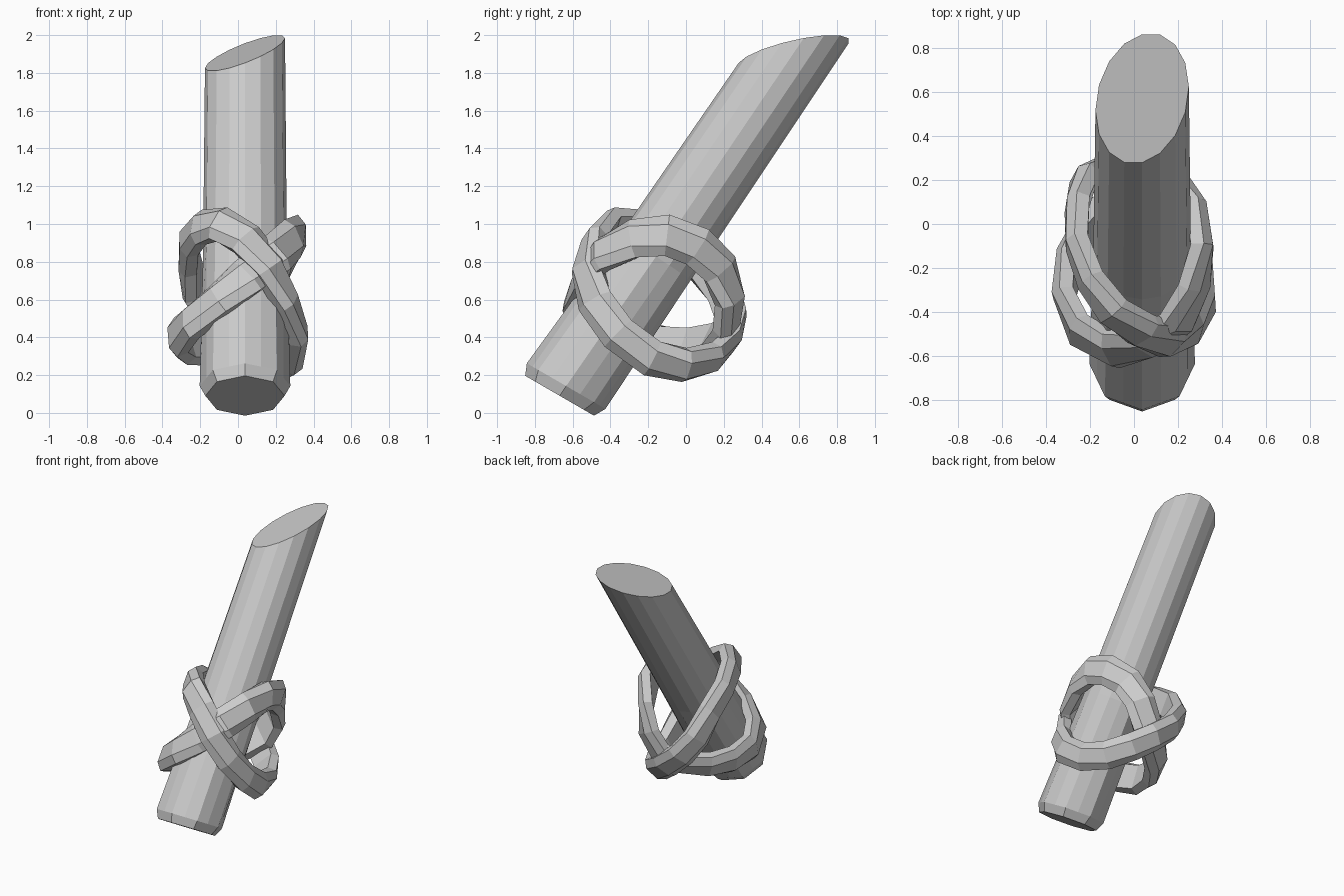
import bpy, bmesh
from math import sin, cos, pi
from mathutils import Vector

if "Cube" in bpy.data.objects:
    bpy.data.objects.remove(bpy.data.objects["Cube"])

AXIS = Vector((0, 0.56, 0.828)).normalized()
SIDE = Vector((1, 0, 0))
FRONT = SIDE.cross(AXIS)          # points to the front and up
TOP = Vector((0.037, 0.57, 1.905))
SLOPE_X, SLOPE_Y = 0.33, 0.18


def make_object(name, loops, closed):
    """Skin a list of vertex loops; cap the ends unless closed."""
    bm = bmesh.new()
    rings = [[bm.verts.new(p) for p in loop] for loop in loops]
    n = len(rings[0])
    pairs = list(zip(rings, rings[1:]))
    if closed:
        pairs.append((rings[-1], rings[0]))
    else:
        bm.faces.new(rings[0])
        bm.faces.new(rings[-1])
    for a, b in pairs:
        for i in range(n):
            j = (i + 1) % n
            bm.faces.new((a[i], a[j], b[j], b[i]))
    bmesh.ops.recalc_face_normals(bm, faces=bm.faces)
    mesh = bpy.data.meshes.new(name)
    bm.to_mesh(mesh)
    bm.free()
    ob = bpy.data.objects.new(name, mesh)
    bpy.context.collection.objects.link(ob)


def post_loop(along, radius, octagon, tilt=0.0, shift=0.0):
    """16 points around the post; octagon keeps mid points on flat sides."""
    pts = []
    for i in range(16):
        a = i * pi / 8
        r = radius * (cos(pi / 8) if octagon and i % 2 else 1)
        side, front = r * cos(a), -r * sin(a)
        pts.append(TOP + AXIS * (along - tilt * front)
                   + SIDE * side + FRONT * (front - shift))
    return pts


# Leaning post: chamfered octagonal foot, rounder shaft, slanted top cut
cut = []
for p in post_loop(0, 0.212, False):
    d = p - TOP
    t = (SLOPE_X * d.x + SLOPE_Y * d.y - d.z) / (AXIS.z - SLOPE_Y * AXIS.y)
    cut.append(p + AXIS * t)
make_object("post", [post_loop(-2.197, 0.21, True, 0.07, -0.01),
                     post_loop(-2.135, 0.24, True, 0.07, -0.01),
                     post_loop(-1.3, 0.222, False), cut], False)


# Flat six-sided bands looped around the post, facing away from its axis
def band(name, path, width, thick):
    pts = [Vector(p) for p in path]
    n = len(pts)
    section = [(0.5, 0.1), (0.26, 0.5), (-0.26, 0.5),
               (-0.5, 0.1), (-0.4, -0.5), (0.4, -0.5)]
    loops = []
    for i, p in enumerate(pts):
        t = (pts[(i + 1) % n] - pts[i - 1]).normalized()
        r = p - TOP
        r = (r - AXIS * r.dot(AXIS)).normalized()
        r = (r - t * r.dot(t)).normalized()
        w = t.cross(r)
        loops.append([p + w * u * width + r * v * thick for u, v in section])
    make_object(name, loops, True)


band("upper_band", [
    (-0.10, -0.40, 1.00), (0.04, -0.49, 0.92), (0.17, -0.53, 0.77),
    (0.26, -0.48, 0.59), (0.32, -0.36, 0.42), (0.30, -0.18, 0.29),
    (0.24, 0.0, 0.25), (0.14, 0.15, 0.29), (0.01, 0.23, 0.38),
    (-0.13, 0.25, 0.50), (-0.23, 0.20, 0.64), (-0.26, 0.08, 0.79),
    (-0.26, -0.09, 0.91), (-0.20, -0.26, 0.98)], 0.20, 0.10)

band("lower_band", [
    (0.05, -0.54, 0.72), (0.20, -0.45, 0.84), (0.28, -0.28, 0.92),
    (0.31, -0.10, 0.94), (0.28, 0.06, 0.88), (0.21, 0.18, 0.76),
    (0.15, 0.24, 0.60), (0.07, 0.22, 0.46), (-0.06, 0.14, 0.38),
    (-0.20, 0.01, 0.35), (-0.29, -0.14, 0.36), (-0.32, -0.32, 0.40),
    (-0.25, -0.49, 0.48), (-0.10, -0.57, 0.60)], 0.22, 0.10)
